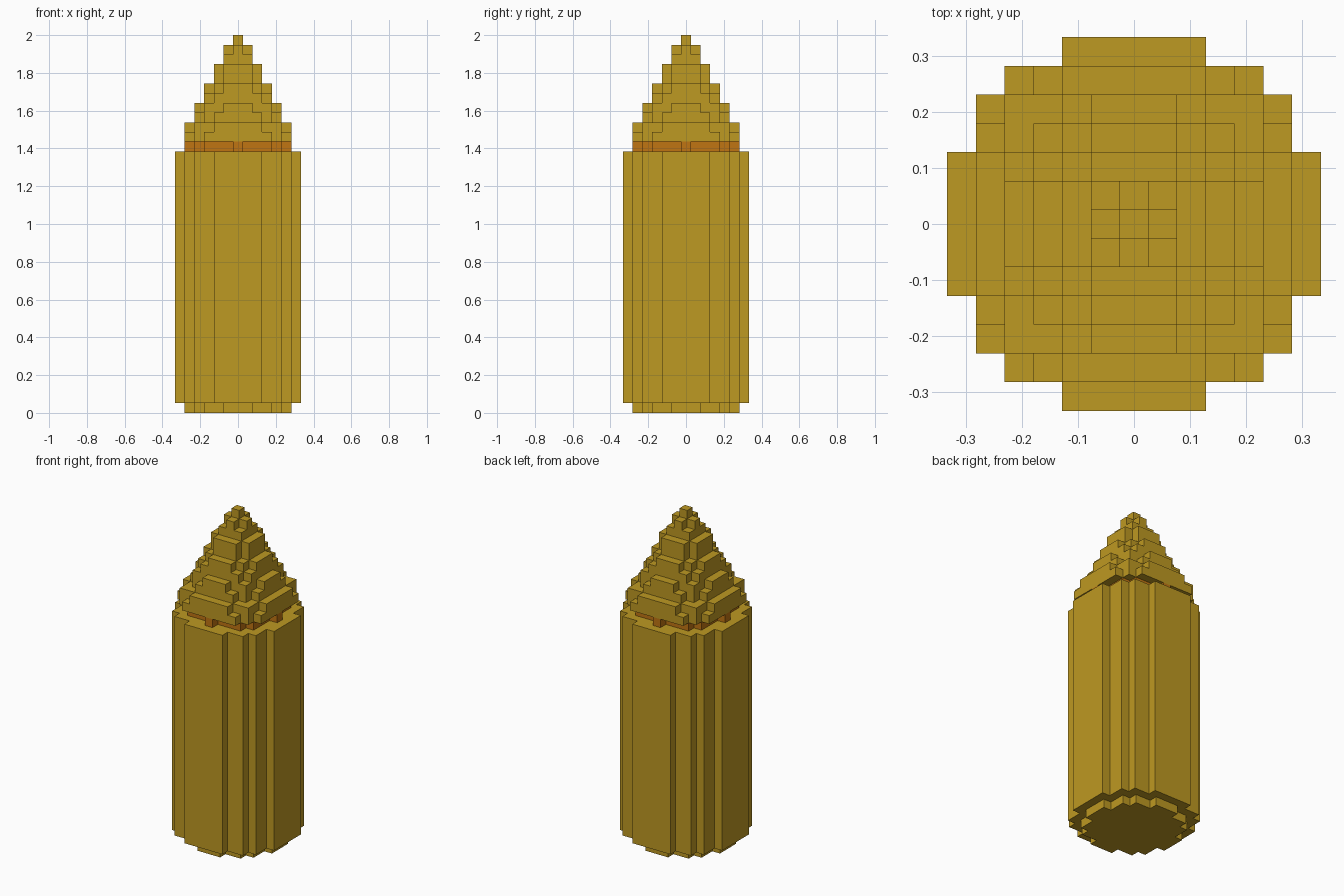
import bpy
import bmesh
import math

cube = bpy.data.objects.get("Cube")
if cube:
    bpy.data.objects.remove(cube, do_unlink=True)

U = 2 / 39  # size of one block; the model is 39 blocks tall


def make_material(name, rgb):
    mat = bpy.data.materials.new(name)
    mat.use_nodes = True
    mat.diffuse_color = (*rgb, 1)
    bsdf = next(n for n in mat.node_tree.nodes if n.type == 'BSDF_PRINCIPLED')
    bsdf.inputs["Base Color"].default_value = (*rgb, 1)
    bsdf.inputs["Roughness"].default_value = 0.6
    return mat


brass = make_material("brass", (0.515, 0.319, 0.016))
copper = make_material("copper", (0.527, 0.178, 0.006))


def stepped_disc(r2):
    """Outline, in blocks, of all cells whose centre has i*i + j*j <= r2."""
    n = math.isqrt(r2)
    reach = [math.isqrt(r2 - i * i) + 0.5 for i in range(n + 1)]
    quarter = [(n + 0.5, reach[n])]
    for i in range(n, 0, -1):
        if reach[i - 1] != reach[i]:
            quarter += [(i - 0.5, reach[i]), (i - 0.5, reach[i - 1])]
    # Turn the quarter outline through four right angles
    outline = []
    for _ in range(4):
        outline += quarter
        quarter = [(-y, x) for x, y in quarter]
    return outline


def stack(name, start, layers, mat):
    """Stack stepped discs, each given as (squared radius, height in blocks)."""
    bm = bmesh.new()
    z = start
    for r2, height in layers:
        points = stepped_disc(r2)
        low = [bm.verts.new((x * U, y * U, z * U)) for x, y in points]
        z += height
        high = [bm.verts.new((x * U, y * U, z * U)) for x, y in points]
        bm.faces.new(low[::-1])
        bm.faces.new(high)
        for k in range(len(points)):
            m = (k + 1) % len(points)
            bm.faces.new((low[k], low[m], high[m], high[k]))
    mesh = bpy.data.meshes.new(name)
    bm.to_mesh(mesh)
    bm.free()
    mesh.materials.append(mat)
    obj = bpy.data.objects.new(name, mesh)
    bpy.context.collection.objects.link(obj)
    return obj


# Inset foot, tall casing, narrow neck band and stepped pointed tip
stack("base_rim", 0, [(26, 1)], brass)
stack("casing", 1, [(41, 26)], brass)
stack("neck_band", 27, [(25, 1)], copper)
stack("pointed_tip", 28, [(34, 1), (32, 1), (20, 1), (18, 1), (13, 1),
                          (10, 1), (5, 2), (2, 1), (1, 1), (0, 1)], brass)
